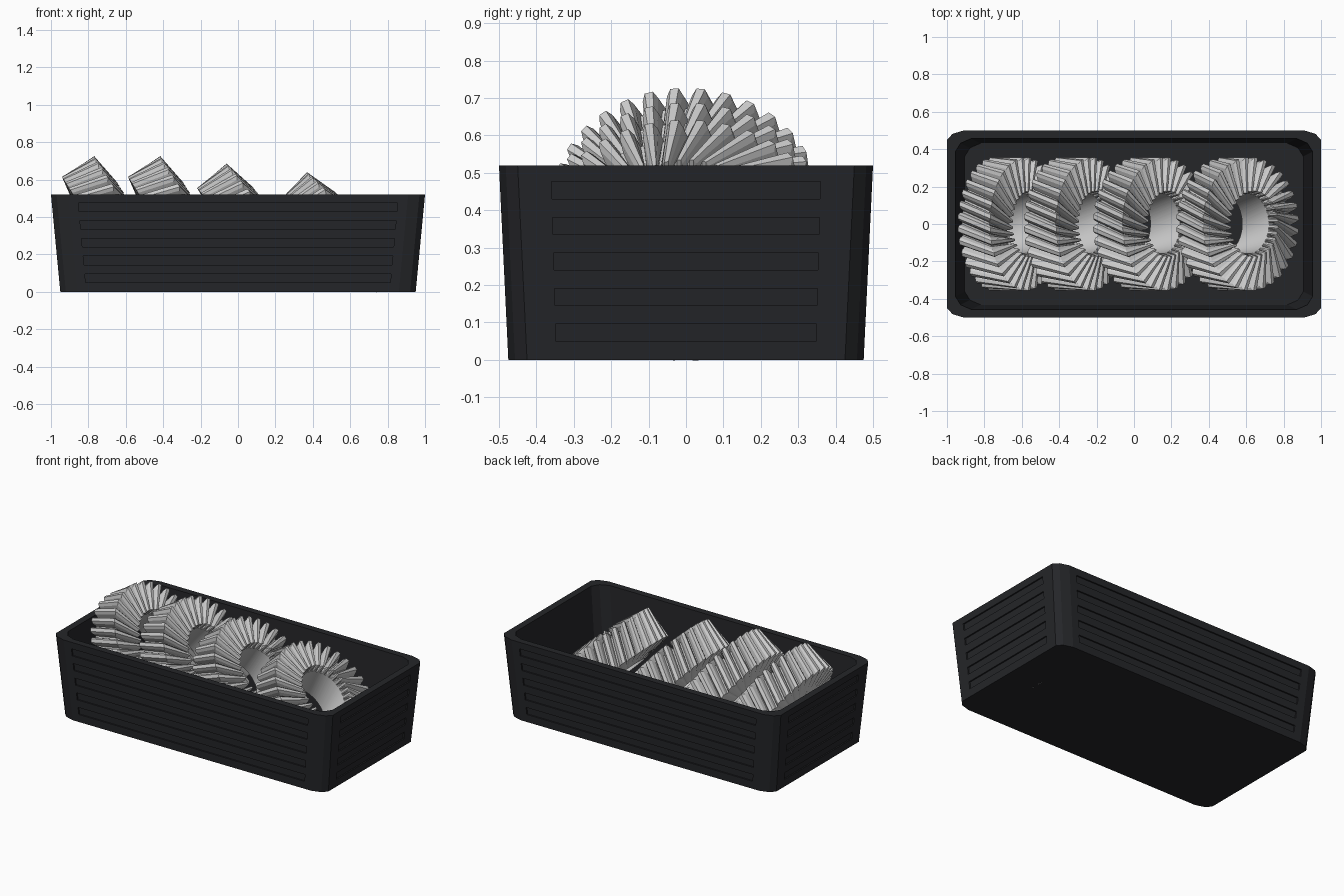
import bpy, bmesh, math

if "Cube" in bpy.data.objects:
    bpy.data.objects.remove(bpy.data.objects["Cube"])

TEETH = 32


def finish(name, bm):
    bmesh.ops.recalc_face_normals(bm, faces=bm.faces)
    me = bpy.data.meshes.new(name)
    bm.to_mesh(me)
    bm.free()
    ob = bpy.data.objects.new(name, me)
    bpy.context.collection.objects.link(ob)
    return ob


def skin(bm, a, b):
    for i in range(len(a)):
        j = (i + 1) % len(a)
        bm.faces.new((a[i], a[j], b[j], b[i]))


# Open tapered bin: lofted rounded-corner rings, outside then inside
def corner_ring(bm, X, Y, z, cx, cy):
    q = [(X, Y - cy), (X - cx * .33, Y - cy * .36), (X - cx, Y)]
    pts = (q + [(-x, y) for x, y in reversed(q)]
           + [(-x, -y) for x, y in q] + [(x, -y) for x, y in reversed(q)])
    return [bm.verts.new((x, y, z)) for x, y in pts]


bm = bmesh.new()
rings = [corner_ring(bm, *r) for r in (
    (.95, .475, 0, .09, .05), (1, .5, .52, .09, .05),
    (.955, .457, .52, .085, .07), (.905, .432, .012, .085, .07))]
for a, b in zip(rings, rings[1:]):
    skin(bm, a, b)
bm.faces.new(rings[0])
bm.faces.new(rings[-1])
bin_ob = finish("bin", bm)

dark = bpy.data.materials.new("dark_plastic")
dark.diffuse_color = (.018, .019, .022, 1)
dark.use_nodes = True
dark.node_tree.nodes["Principled BSDF"].inputs["Base Color"].default_value = dark.diffuse_color
bin_ob.data.materials.append(dark)

# Shallow horizontal slots on all four walls, following the taper
bm = bmesh.new()
for row in range(5):
    z0 = .05 + .095 * row
    z1 = z0 + .046
    for side in (1, -1):
        for end_wall in (False, True):
            loops = []
            for offset in (-.009, .05):
                loop = []
                for z, s in ((z0, -1), (z0, 1), (z1, 1), (z1, -1)):
                    f = z / .52
                    if end_wall:
                        co = (side * (.95 + .05 * f + offset), s * (.347 + .013 * f), z)
                    else:
                        co = (s * (.81 + .048 * f), side * (.475 + .025 * f + offset), z)
                    loop.append(bm.verts.new(co))
                loops.append(loop)
            skin(bm, *loops)
            bm.faces.new(loops[0])
            bm.faces.new(loops[1])
cutter = finish("slot_cutter", bm)
cutter.hide_render = True
cutter.display_type = 'WIRE'
cutter.data.materials.append(dark)
mod = bin_ob.modifiers.new("slots", 'BOOLEAN')
mod.operation = 'DIFFERENCE'
mod.solver = 'EXACT'
mod.object = cutter

# Spiral gear along local x: tip radius, tip x, root radius, root x, twist
SECTIONS = [(.162, -.03, .162, -.03, .42),
            (.175, .028, .185, -.02, .42),
            (.357, .0, .315, -.035, .2),
            (.357, -.205, .315, -.205, 0),
            (.162, -.235, .162, -.235, 0)]
TOOTH = [(0, 0), (.16, 0), (.26, .65), (.42, 1), (.74, 1), (.9, .65)]


def make_gear(name, x, z, tilt):
    bm = bmesh.new()
    loops = []
    for rt, xt, rr, xr, twist in SECTIONS:
        loop = []
        for i in range(TEETH):
            for f, h in TOOTH:
                a = 2 * math.pi * (i + f) / TEETH - twist
                r = rr + (rt - rr) * h
                loop.append(bm.verts.new((xr + (xt - xr) * h,
                                          r * math.sin(a), r * math.cos(a))))
        loops.append(loop)
    for i, loop in enumerate(loops):
        skin(bm, loop, loops[(i + 1) % len(loops)])
    ob = finish(name, bm)
    ob.location = (x, 0, z)
    ob.rotation_euler = (0, -math.radians(tilt), 0)


# Four gears leaning in a row
for n, (x, z, tilt) in enumerate(((-.577, .425, 32.5), (-.224, .425, 32.5),
                                  (.166, .411, 39.5), (.625, .393, 46))):
    make_gear(f"gear_{n + 1}", x, z, tilt)
